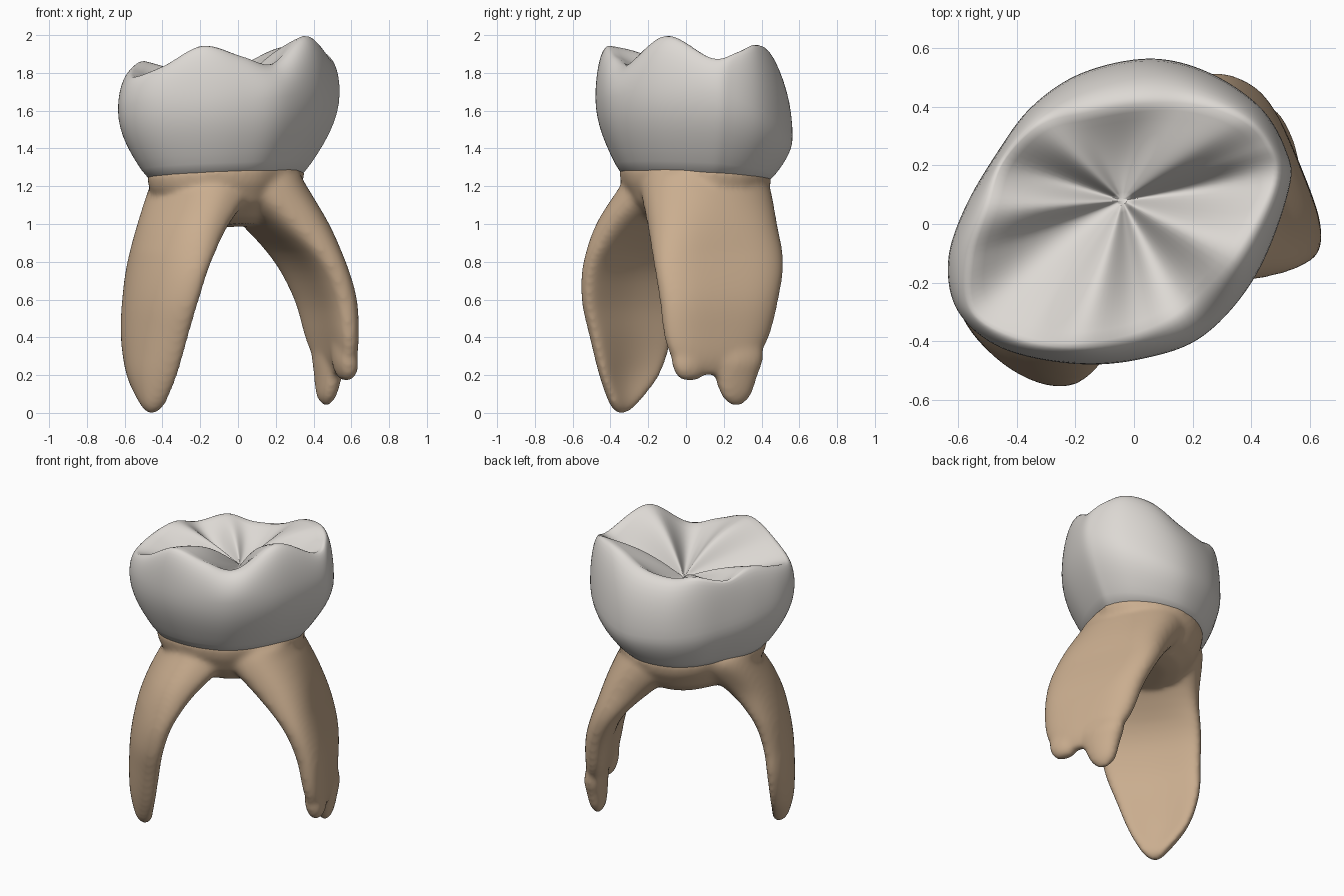
import bpy, bmesh
from math import sin, cos, pi, radians, copysign
from mathutils import Vector

cube = bpy.data.objects.get("Cube")
if cube:
    bpy.data.objects.remove(cube, do_unlink=True)


def material(name, rgb):
    mat = bpy.data.materials.new(name)
    mat.use_nodes = True
    mat.diffuse_color = (*rgb, 1)
    mat.node_tree.nodes["Principled BSDF"].inputs["Base Color"].default_value = (*rgb, 1)
    return mat


def spline(a, b, c, d, t):
    """Smooth interpolation between vectors b and c."""
    return (b * 2 + (c - a) * t + (a * 2 - b * 5 + c * 4 - d) * t * t
            + (b * 3 - a - c * 3 + d) * t ** 3) * 0.5


def resample(rows, steps, closed):
    rows = [Vector(row) for row in rows]
    n = len(rows)
    pick = (lambda i: rows[i % n]) if closed else (lambda i: rows[min(max(i, 0), n - 1)])
    out = [spline(pick(i - 1), pick(i), pick(i + 1), pick(i + 2), k / steps)
           for i in range(n if closed else n - 1) for k in range(steps)]
    return out if closed else out + [rows[-1]]


def loft(bm, rings):
    """Skin a stack of rings, bottom to top, and cap both ends."""
    loops = [[bm.verts.new(p) for p in ring] for ring in rings]
    n = len(loops[0])
    for low, high in zip(loops, loops[1:]):
        for i in range(n):
            j = (i + 1) % n
            bm.faces.new((low[i], low[j], high[j], high[i]))
    bm.faces.new(loops[0][::-1])
    bm.faces.new(loops[-1])


def finish(bm, name, mat):
    bmesh.ops.recalc_face_normals(bm, faces=bm.faces)
    for face in bm.faces:
        face.smooth = True
    mesh = bpy.data.meshes.new(name)
    bm.to_mesh(mesh)
    bm.free()
    mesh.materials.append(mat)
    obj = bpy.data.objects.new(name, mesh)
    bpy.context.collection.objects.link(obj)
    return obj


enamel = material("enamel", (0.72, 0.69, 0.655))
dentine = material("root tan", (0.59, 0.42, 0.275))

# Crown controls, counter-clockwise: outline x, y, then rim x, y, z and
# groove depth (negative for a ridge running inward from a cusp)
STEPS = 8
controls = [
    (.53, .12, .47, .14, 1.88, .06), (.52, .25, .45, .27, 1.91, 0),
    (.43, .40, .36, .36, 1.95, -.04), (.25, .52, .2, .41, 1.93, -.02),
    (.05, .565, .02, .41, 1.85, .03), (-.18, .515, -.16, .38, 1.825, .02),
    (-.35, .4, -.32, .34, 1.855, -.02), (-.47, .24, -.45, .21, 1.82, .05),
    (-.58, .05, -.5, .05, 1.865, -.02), (-.635, -.13, -.55, -.12, 1.82, .03),
    (-.6, -.3, -.54, -.3, 1.78, .01), (-.45, -.425, -.38, -.385, 1.84, -.02),
    (-.2, -.478, -.19, -.41, 1.945, -.06), (.03, -.46, .02, -.37, 1.89, .0),
    (.24, -.38, .18, -.28, 1.85, .03), (.42, -.17, .35, -.1, 2.0, -.04),
]
columns = resample(controls, STEPS, True)
pit = Vector((-.04, .08, 1.68))


def neck_point(col, scale=1.0, drop=0.0):
    """Point on the narrow neck line, which is a shrunken crown outline."""
    x, y = -.03 + col[0] * .71 * scale, .017 + col[1] * .77 * scale
    return Vector((x, y, 1.26 + .05 * x - .055 * y - drop))


def side_point(col, s):
    """From the neck (0) out to the widest line (1)."""
    neck = neck_point(col)
    height = 1.57 - .2 * col[1] + .55 * max(col[0], 0) ** 2
    p = neck.lerp(Vector((col[0], col[1], height)), sin(s * pi / 2))
    p.z = neck.z + (height - neck.z) * s
    return p


def shoulder_point(col, s):
    """From the widest line (0) up and over to the cusp rim (1)."""
    wide = side_point(col, 1)
    rim = Vector(col[2:5])
    p = wide.lerp(rim, 1 - cos(s * pi / 2))
    p.z = wide.z + (rim.z - wide.z) * sin(s * pi / 2)
    return p


def chewing_point(col, f):
    """From the cusp rim (1) down to the central pit (0), with grooves."""
    p = pit.lerp(Vector(col[2:5]), f)
    p.z -= col[5] * sin(pi * f)
    return p


# Crown
bm = bmesh.new()
rings = [[neck_point(c, .85, .02) for c in columns]]
rings += [[side_point(c, k / 8) for c in columns] for k in range(9)]
rings += [[shoulder_point(c, k / 10) for c in columns] for k in range(1, 11)]
rings += [[chewing_point(c, 1 - k / 12) for c in columns] for k in range(1, 12)]
rings.append([chewing_point(c, .02) for c in columns])
loft(bm, rings)
crown = finish(bm, "crown", enamel)
soften = crown.modifiers.new("soften", 'SMOOTH')
soften.factor = 0.4
soften.iterations = 3


# Roots: rows of z, centre x, centre y, half thickness, half width.
# Bow bends both edges of the flat root inward, pinch hollows its faces.
def add_root(bm, rows, angle, bow=0.0, pinch_out=0.0, pinch_in=0.0, sides=48):
    u = Vector((cos(radians(angle)), sin(radians(angle)), 0))
    v = Vector((-u.y, u.x, 0))
    rings = []
    for z, x, y, thick, wide in resample(rows, 4, False):
        ring = []
        fade = min(1, max(0, (1.15 - z) / .3))
        bend = bow * fade * min(1, wide / .2)
        for i in range(sides):
            a = 2 * pi * i / sides
            pinch = (pinch_out if sin(a) > 0 else pinch_in) * fade
            side = copysign(abs(sin(a)) ** .8, sin(a)) * (1 - pinch * sin(a) ** 4)
            along = copysign(abs(cos(a)) ** .9, cos(a))
            across = thick * side + bend * (along * along - .5)
            ring.append(Vector((x, y, z)) + u * across + v * wide * along)
        rings.append(ring)
    loft(bm, rings)


left_rows = [
    (.0, -.455, -.34, .02, .03), (.05, -.455, -.335, .05, .085),
    (.2, -.47, -.315, .065, .19), (.4, -.46, -.31, .08, .26),
    (.6, -.428, -.32, .09, .3), (.8, -.38, -.29, .11, .32),
    (1.0, -.295, -.205, .17, .31), (1.2, -.18, -.045, .25, .31),
    (1.27, -.15, -.02, .25, .29),
]
right_rows = [
    (.2, .53, .14, .03, .14), (.28, .52, .15, .066, .23),
    (.4, .502, .165, .085, .295), (.6, .468, .178, .105, .335),
    (.8, .385, .175, .13, .365), (1.0, .25, .14, .2, .355),
    (1.2, .08, .1, .26, .345), (1.27, .06, .09, .25, .31),
]
back_tip = [
    (.04, .468, .265, .015, .03), (.09, .468, .265, .045, .08),
    (.2, .477, .265, .06, .12), (.3, .475, .275, .065, .14),
    (.5, .45, .27, .03, .12),
]
front_tip = [
    (.17, .572, .02, .02, .04), (.21, .572, .02, .05, .08),
    (.3, .562, .02, .06, .1), (.5, .52, .03, .02, .07),
]
bm = bmesh.new()
add_root(bm, left_rows, 37, bow=.07, pinch_in=.05)
add_root(bm, right_rows, 22, bow=-.02, pinch_in=.15, pinch_out=.25)
add_root(bm, back_tip, 22)
add_root(bm, front_tip, 22)

# Trunk that joins both roots under the crown
trunk_levels = ((.4, .265), (.62, .235), (.84, .16), (.97, .06), (1.0, .0), (.98, -.03))
loft(bm, [[neck_point(c, scale, drop) for c in columns] for scale, drop in trunk_levels])
roots = finish(bm, "roots", dentine)

# Fuse the root pieces into one soft skin
fuse = roots.modifiers.new("fuse", 'REMESH')
fuse.mode = 'VOXEL'
fuse.voxel_size = 0.014
fuse.use_smooth_shade = True
blend = roots.modifiers.new("blend", 'SMOOTH')
blend.factor = 0.5
blend.iterations = 18
